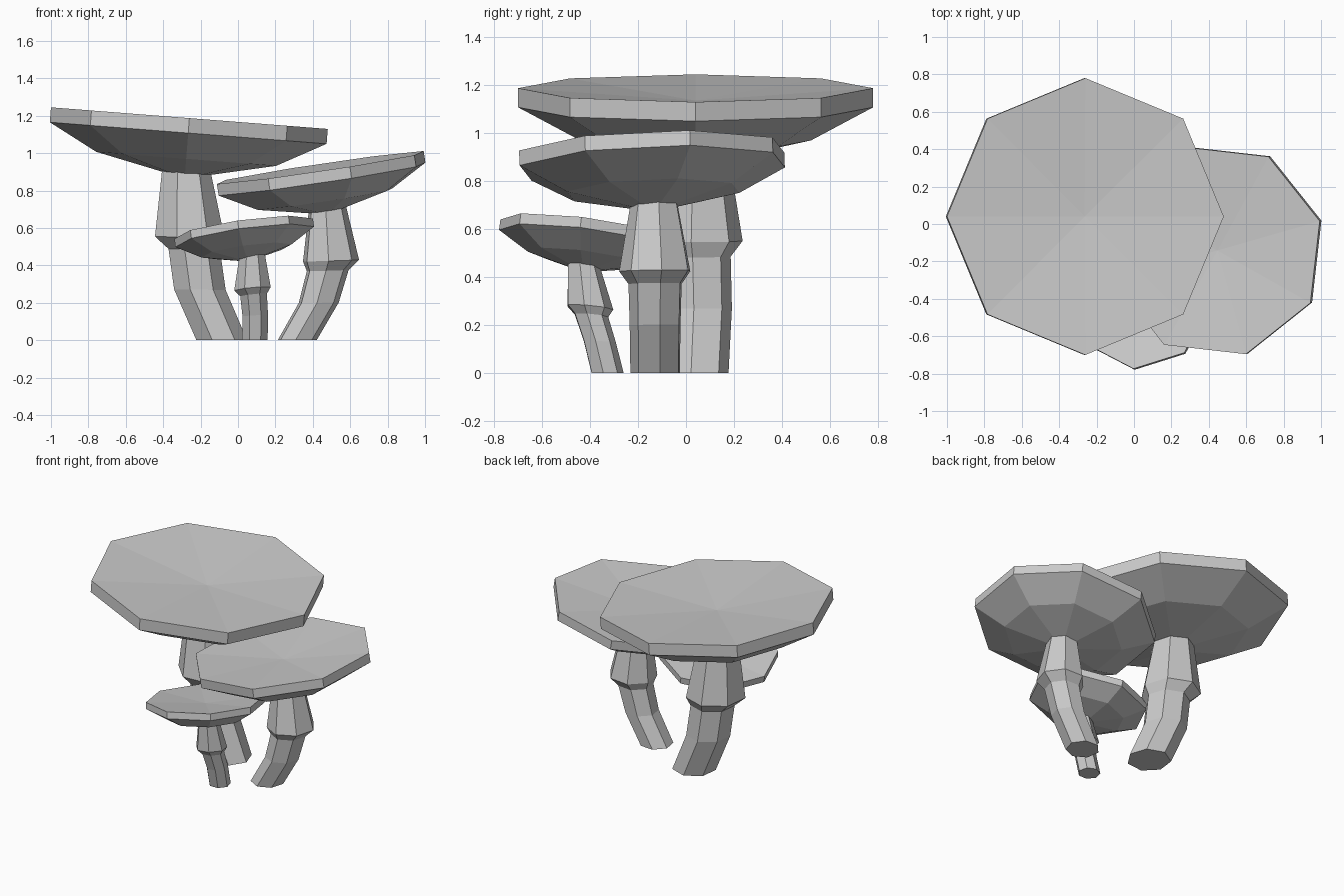
import bpy, bmesh
from math import sin, cos, radians, pi
from mathutils import Vector

if "Cube" in bpy.data.objects:
    bpy.data.objects.remove(bpy.data.objects["Cube"])


def loft(name, rings, tip):
    """Skin a stack of equal-sided rings; close the base flat and the top with a fan to tip."""
    bm = bmesh.new()
    loops = [[bm.verts.new(p) for p in ring] for ring in rings]
    n = len(loops[0])
    for a, b in zip(loops, loops[1:]):
        for i in range(n):
            j = (i + 1) % n
            bm.faces.new((a[i], a[j], b[j], b[i]))
    bm.faces.new(loops[0][::-1])
    top = bm.verts.new(tip)
    for i in range(n):
        bm.faces.new((loops[-1][i], loops[-1][(i + 1) % n], top))
    bmesh.ops.recalc_face_normals(bm, faces=bm.faces[:])
    mesh = bpy.data.meshes.new(name)
    bm.to_mesh(mesh)
    bm.free()
    ob = bpy.data.objects.new(name, mesh)
    bpy.context.collection.objects.link(ob)
    return ob


def ring(center, r, sides, phase, slope):
    """Regular polygon on a plane tilted by the x and y slopes."""
    pts = []
    for i in range(sides):
        a = radians(phase) + 2 * pi * i / sides
        x, y = r * cos(a), r * sin(a)
        pts.append(Vector(center) + Vector((x, y, x * slope[0] + y * slope[1])))
    return pts


# cap profile: radius and depth, as fractions of the cap radius
CAP = [(0.17, 0.40), (0.65, 0.295), (1.0, 0.108), (1.0, 0.0)]
DISH = 0.07


def mushroom(name, center, r, turn, slope, deep, lean, stem):
    center = Vector(center)
    down = Vector((slope[0], slope[1], -1)).normalized()
    # faceted cap with a slightly dished top
    loft(name + "_cap", [ring(center + down * d * r * deep, k * r, 8, turn, slope)
                         for k, d in CAP], center + down * DISH * r)
    # bent stem with a collar bulge
    tilts = [0, lean * 0.5, lean, lean, 1]
    loft(name + "_stem", [ring((x, y, z), sr, 7, turn - 7, (slope[0] * t, slope[1] * t))
                          for (x, y, z, sr), t in zip(stem, tilts)], stem[-1][:3])


mushroom("large_mushroom", (-0.26, 0.04, 1.187), 0.74, 0, (-0.078, 0.0), 1.0, 0.3,
         [(-0.09, 0.038, 0, 0.14), (-0.207, 0.05, 0.27, 0.142),
          (-0.237, 0.045, 0.485, 0.142), (-0.262, 0.045, 0.55, 0.192),
          (-0.278, 0.045, 0.90, 0.135)])

mushroom("medium_mushroom", (0.44, -0.143, 0.923), 0.575, 16, (0.15, 0.035), 1.01, 0.2,
         [(0.315, -0.125, 0, 0.107), (0.43, -0.125, 0.20, 0.11),
          (0.478, -0.125, 0.372, 0.115), (0.495, -0.125, 0.425, 0.154),
          (0.476, -0.13, 0.705, 0.102)])

mushroom("small_mushroom", (0.03, -0.403, 0.596), 0.372, -5, (0.136, -0.13), 1.1, 0.7,
         [(0.09, -0.33, 0, 0.07), (0.092, -0.362, 0.13, 0.07),
          (0.083, -0.397, 0.24, 0.073), (0.077, -0.403, 0.273, 0.1),
          (0.075, -0.428, 0.45, 0.07)])
